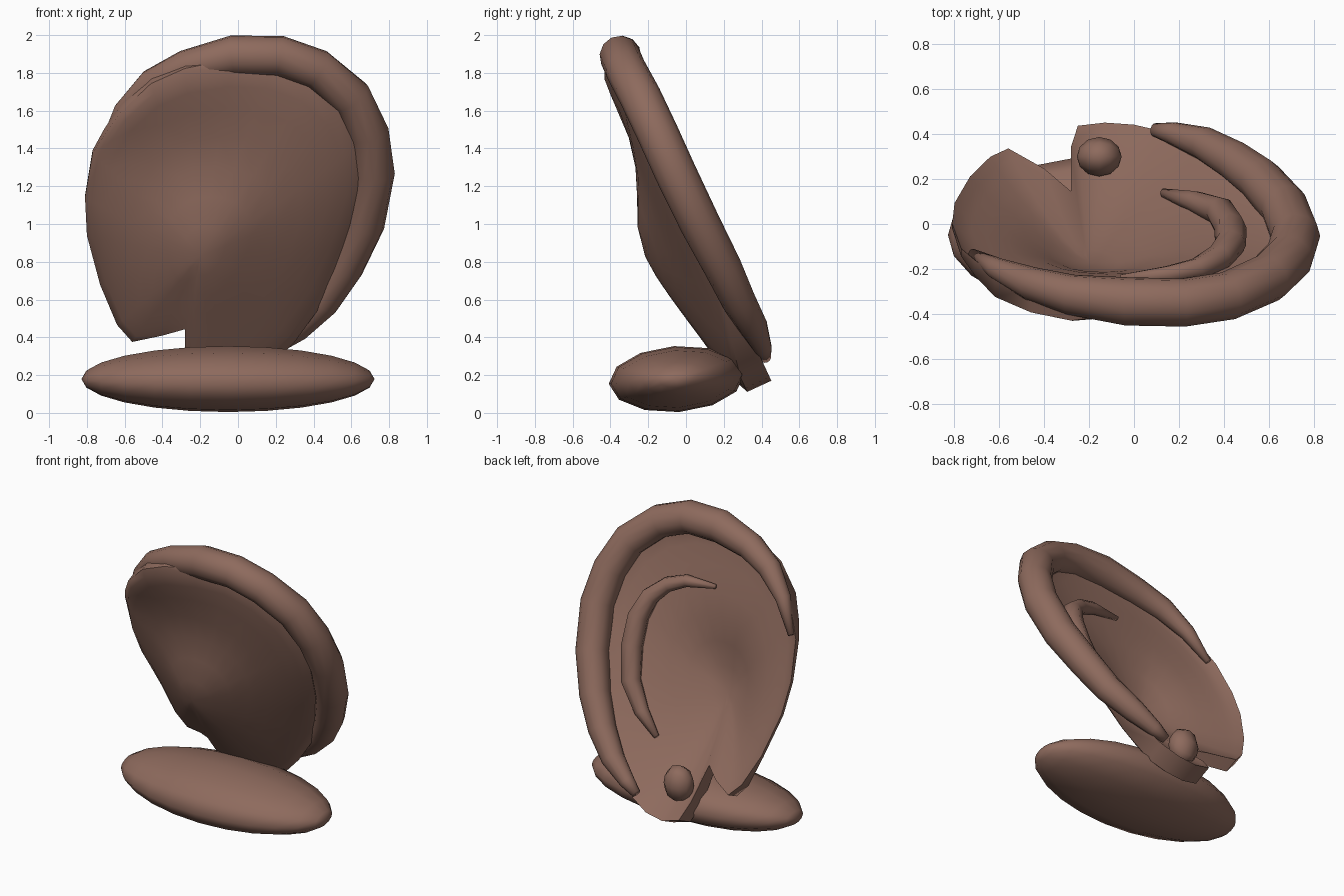
import bpy, bmesh, math
from mathutils import Vector, Matrix

if "Cube" in bpy.data.objects:
    bpy.data.objects.remove(bpy.data.objects["Cube"])

skin = bpy.data.materials.new("warm brown")
skin.diffuse_color = (0.27, 0.145, 0.11, 1)
skin.use_nodes = True
skin.node_tree.nodes["Principled BSDF"].inputs["Base Color"].default_value = skin.diffuse_color


def finish(bm, name):
    bmesh.ops.recalc_face_normals(bm, faces=bm.faces)
    for f in bm.faces:
        f.smooth = True
    me = bpy.data.meshes.new(name)
    bm.to_mesh(me)
    bm.free()
    me.materials.append(skin)
    ob = bpy.data.objects.new(name, me)
    bpy.context.collection.objects.link(ob)
    return ob


def clamp(v):
    return min(1, max(0, v))


def ellipsoid(name, loc, radii, segs, rings, tilt=0):
    """Rounded pad with its poles on the long x axis."""
    bm = bmesh.new()
    m = (Matrix.Translation(loc) @ Matrix.Rotation(tilt, 4, 'X')
         @ Matrix.Diagonal((*radii, 1)) @ Matrix.Rotation(math.pi / 2, 4, 'Y'))
    bmesh.ops.create_uvsphere(bm, u_segments=segs, v_segments=rings, radius=1, matrix=m)
    return finish(bm, name)


def tube(name, path, sides=10):
    """Tapered tube through (x, y, z, radius) points."""
    bm = bmesh.new()
    pts = [Vector(p[:3]) for p in path]
    across = Vector((0, 0.91, 0.42))  # normal of the leaning plane
    rings = []
    for i, p in enumerate(pts):
        t = (pts[min(i + 1, len(pts) - 1)] - pts[max(i - 1, 0)]).normalized()
        a = (across - t * across.dot(t)).normalized()
        b = t.cross(a)
        r = path[i][3]
        rings.append([bm.verts.new(p + r * (math.cos(k * math.tau / sides) * a
                                            + math.sin(k * math.tau / sides) * b))
                      for k in range(sides)])
    for r0, r1 in zip(rings, rings[1:]):
        for k in range(sides):
            j = (k + 1) % sides
            bm.faces.new((r0[k], r0[j], r1[j], r1[k]))
    bm.faces.new(rings[0])
    bm.faces.new(rings[-1])
    return finish(bm, name)


# Hollow bowl: outline (x, z) on a leaning plane, pushed forward in the middle
outline = [(-.28, .48), (-.28, .3), (-.25, .2), (-.13, .17), (0, .19), (.12, .25),
           (.3, .42), (.48, .64), (.6, .9), (.7, 1.22), (.68, 1.45), (.58, 1.66),
           (.42, 1.8), (.2, 1.88), (-.03, 1.9), (-.28, 1.87), (-.46, 1.79),
           (-.62, 1.64), (-.71, 1.5), (-.77, 1.39), (-.81, 1.15), (-.8, .95),
           (-.73, .69), (-.64, .5), (-.56, .42), (-.4, .45)]
cx, cz = -.2, .85
steps = [.15, .3, .45, .6, .75, .86, .94, 1]
# The notch cuts into the bowl, so its points sit short of the full rim
cut = {0: .67, 1: .92, len(outline) - 1: .86}


def bowl_point(k, t):
    dx, dz = outline[k][0] - cx, outline[k][1] - cz
    up = .5 + .5 * dz / math.hypot(dx, dz)
    x, z = cx + dx * t, cz + dz * t
    s = t * cut.get(k, 1)
    upper = .37 * math.sqrt(max(0, 1 - s * s)) + .63 * math.exp(-(s / .36) ** 2)
    lower = 1 - s ** 1.9
    depth = .31 * (upper * up + lower * (1 - up))
    inner = Vector((x, .53 - .46 * z - depth, z))
    low = clamp((.7 - z) / .4) * t * t                              # thick foot
    lip = clamp((.1 - x) / .3) * clamp((z - 1.35) / .25) * t ** 4   # thick upper lip
    thick = .05 - .025 * t ** 6 + .115 * low + .085 * lip
    return inner, inner - Vector((0, .91, .42)) * thick


bm = bmesh.new()
edges = []
n = len(outline)
for side in (0, 1):
    centre = bm.verts.new(bowl_point(4, 0)[side])
    rows = [[bm.verts.new(bowl_point(k, t)[side]) for k in range(n)] for t in steps]
    for k in range(n):
        j = (k + 1) % n
        bm.faces.new((centre, rows[0][k], rows[0][j]))
        for a, b in zip(rows, rows[1:]):
            bm.faces.new((a[k], b[k], b[j], a[j]))
    edges.append(rows[-1])
for k in range(n):
    j = (k + 1) % n
    bm.faces.new((edges[0][k], edges[1][k], edges[1][j], edges[0][j]))
bowl = finish(bm, "hollow_bowl")
bpy.context.view_layer.objects.active = bowl
bowl.select_set(True)
bpy.ops.object.shade_smooth_by_angle(angle=math.radians(60))

# Thick outer rim, thinning at both ends
tube("outer_rim", [
    (.09, .42, .29, .03), (.17, .405, .345, .05), (.31, .36, .45, .075),
    (.45, .28, .59, .09), (.565, .195, .77, .1), (.67, .075, 1.0, .107),
    (.72, -.055, 1.27, .11), (.69, -.15, 1.48, .11),
    (.6, -.24, 1.67, .11), (.42, -.32, 1.82, .108), (.22, -.35, 1.89, .108),
    (-.03, -.345, 1.89, .108), (-.28, -.315, 1.83, .09), (-.46, -.265, 1.745, .075),
    (-.61, -.2, 1.6, .05), (-.72, -.13, 1.4, .02)], 12)

# Inner curved ridge
tube("inner_ridge", [
    (.13, .14, .57, .02), (.27, .10, .69, .05), (.385, .055, .86, .067),
    (.43, -.02, 1.06, .072), (.43, -.09, 1.24, .07), (.38, -.15, 1.37, .062),
    (.28, -.2, 1.46, .05), (.15, -.225, 1.51, .04), (-.06, -.24, 1.52, .015)], 8)

# Small knob by the notch and the flat pad at the base
ellipsoid("knob", (-.155, .30, .38), (.1, .088, .128), 8, 6)
ellipsoid("base_pad", (-.053, -.05, .179), (.776, .36, .175), 12, 12, math.radians(4))
